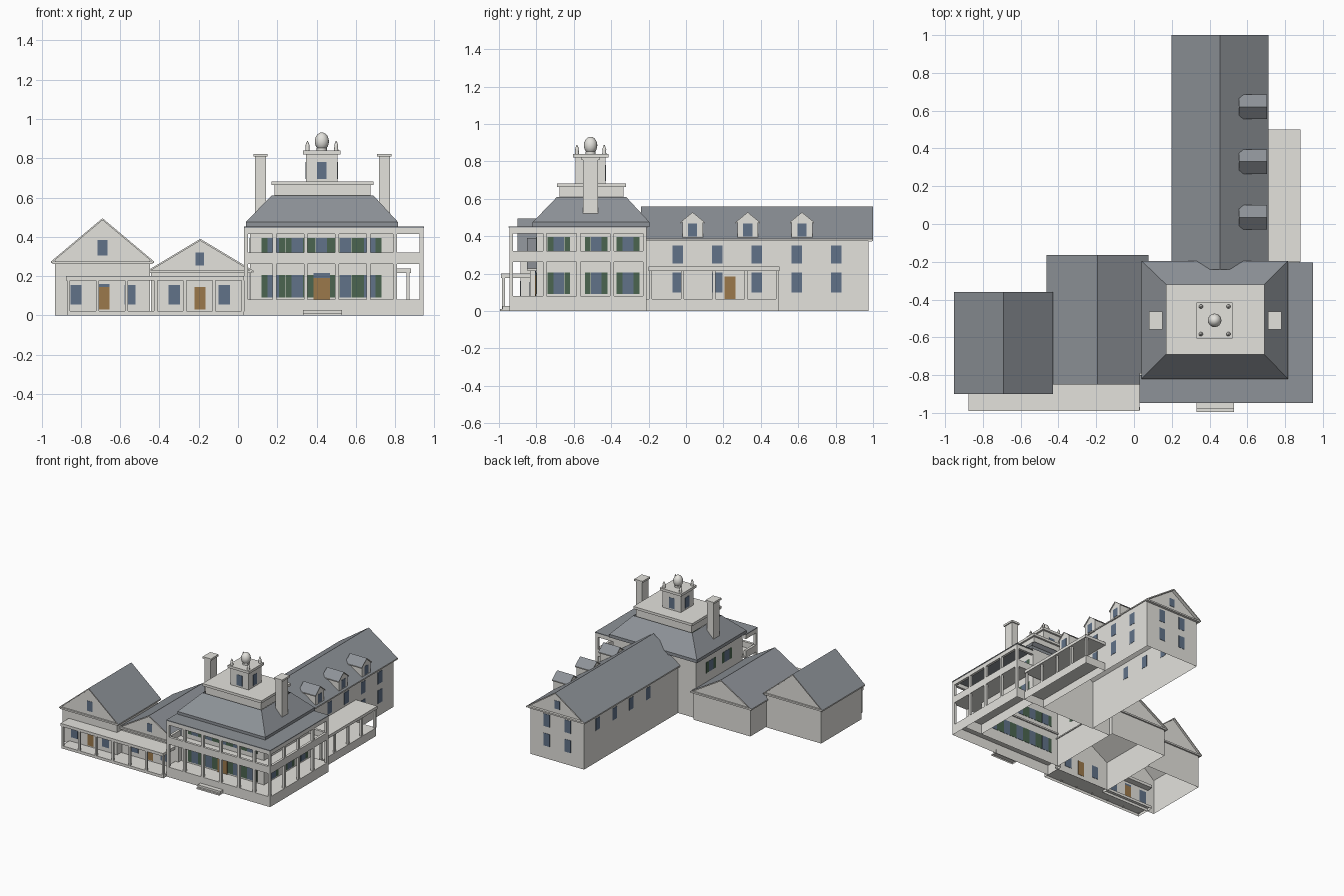
import bpy, bmesh
from mathutils import Matrix, Vector

if "Cube" in bpy.data.objects:
    bpy.data.objects.remove(bpy.data.objects["Cube"])


def material(name, r, g, b):
    m = bpy.data.materials.new(name)
    m.use_nodes = True
    m.diffuse_color = (r, g, b, 1)
    m.node_tree.nodes["Principled BSDF"].inputs["Base Color"].default_value = (r, g, b, 1)
    return m


CREAM = material("cream_paint", .77, .76, .72)
SLATE = material("slate_roof", .27, .29, .315)
GLASS = material("window_blue", .12, .17, .25)
GREEN = material("shutter_green", .07, .13, .08)
WOOD = material("door_brown", .33, .19, .07)


def finish(name, bm, mats, rule=None):
    """Make the object; parts resting on the ground are left open below."""
    bmesh.ops.recalc_face_normals(bm, faces=bm.faces)
    bm.normal_update()
    ground = [f for f in bm.faces if f.calc_center_median().z < .001]
    bmesh.ops.delete(bm, geom=ground, context="FACES")
    if rule:
        for f in bm.faces:
            f.material_index = int(rule(f))
    mesh = bpy.data.meshes.new(name)
    bm.to_mesh(mesh)
    bm.free()
    for m in mats:
        mesh.materials.append(m)
    ob = bpy.data.objects.new(name, mesh)
    bpy.context.collection.objects.link(ob)
    return ob


def boxes(name, mat, items):
    """Axis aligned boxes given as x0, x1, y0, y1, z0, z1."""
    bm = bmesh.new()
    for x0, x1, y0, y1, z0, z1 in items:
        size = Matrix.Diagonal((x1 - x0, y1 - y0, z1 - z0, 1))
        mid = Vector((x0 + x1, y0 + y1, z0 + z1)) / 2
        bmesh.ops.create_cube(bm, size=1, matrix=Matrix.Translation(mid) @ size)
    return finish(name, bm, [mat])


def extrude(name, profile, axis, a, b, mats, rule=None):
    """Profile of (side, z) points extruded along x or y."""
    bm = bmesh.new()
    verts = [bm.verts.new((a, s, z) if axis == "x" else (s, a, z)) for s, z in profile]
    face = bm.faces.new(verts)
    move = Vector((b - a, 0, 0) if axis == "x" else (0, b - a, 0))
    new = bmesh.ops.extrude_face_region(bm, geom=[face])["geom"]
    bmesh.ops.translate(bm, vec=move, verts=[v for v in new if isinstance(v, bmesh.types.BMVert)])
    return finish(name, bm, mats, rule)


def shell(name, mat, rings):
    """Open four-sided shell through rectangles of x0, x1, y0, y1, z."""
    bm = bmesh.new()
    loops = [[bm.verts.new((x, y, z)) for x, y in ((x0, y0), (x1, y0), (x1, y1), (x0, y1))]
             for x0, x1, y0, y1, z in rings]
    for low, high in zip(loops, loops[1:]):
        for i in range(4):
            j = (i + 1) % 4
            bm.faces.new((low[i], low[j], high[j], high[i]))
    return finish(name, bm, [mat])


def upward(f):
    return f.normal.z > .1


def gable(name, axis, mid, half, a, b, eave, ridge, floor, over, lap, t=.01):
    """Gabled block: walls inset by over and lap below a two-slope roof."""
    top = eave + (ridge - eave) * over / half - t / 2
    w = half - over
    walls = [(mid - w, floor), (mid + w, floor), (mid + w, top), (mid, ridge - t / 2), (mid - w, top)]
    extrude(name + "_walls", walls, axis, a + lap, b - lap, [CREAM])
    roof = [(mid - half, eave), (mid, ridge), (mid + half, eave),
            (mid + half, eave - t), (mid, ridge - t), (mid - half, eave - t)]
    extrude(name + "_roof", roof, axis, a, b, [CREAM, SLATE], upward)


def plates(name, mat, side, wall, centres, width, z0, z1):
    """Thin plates on a wall; side is the axis the wall faces along."""
    t, w = .002, width / 2
    items = []
    for c in centres:
        across, through = (c - w, c + w), (wall - t, wall + t)
        items.append((*through, *across, z0, z1) if side == "x" else (*across, *through, z0, z1))
    boxes(name, mat, items)


def posts(name, spots, z0, z1, r=.01):
    boxes(name, CREAM, [(x - r, x + r, y - r, y + r, z0, z1) for x, y in spots])


# Gabled blocks with a cornice across each front gable
gable("rear_wing", "y", .455, .257, -.24, 1, .385, .56, 0, .02, .025)
gable("middle_block", "y", -.192, .27, -.85, -.165, .228, .39, 0, .02, .015)
gable("end_block", "y", -.69, .262, -.9, -.36, .275, .495, 0, .02, .015)
boxes("gable_cornices", CREAM, [
    (.205, .705, .975, .995, .373, .385),
    (-.455, .07, -.848, -.835, .215, .228), (-.455, .07, -.18, -.168, .215, .228),
    (-.945, -.435, -.898, -.885, .262, .275), (-.945, -.435, -.375, -.362, .262, .275)])

# Main house
shell("main_walls", CREAM, [(.06, .79, -.8, -.21, 0), (.06, .79, -.8, -.21, .475)])
shell("hip_roof", SLATE, [(.04, .815, -.82, -.195, .45), (.04, .815, -.82, -.195, .475),
                          (.17, .69, -.69, -.32, .61)])
boxes("roof_deck", CREAM, [(.185, .675, -.675, -.335, .6, .665), (.17, .69, -.69, -.32, .663, .683)])

# Main porch
boxes("porch_base", CREAM, [(.03, .945, -.945, -.8, 0, .08), (.79, .945, -.8, -.21, 0, .08)])
boxes("porch_step", CREAM, [(.33, .53, -.995, -.94, 0, .012), (.33, .53, -.98, -.94, .012, .028)])
boxes("balcony_floor", CREAM, [(.03, .945, -.945, -.79, .263, .275), (.78, .945, -.8, -.21, .263, .275)])
for label, z0, z1 in (("balcony_rail", .27, .32), ("porch_beam", .415, .446)):
    boxes(label, CREAM, [
        (.03, .945, -.945, -.925, z0, z1), (.925, .945, -.925, -.21, z0, z1),
        (.03, .05, -.925, -.8, z0, z1), (.79, .925, -.23, -.21, z0, z1)])
boxes("porch_roof", SLATE, [(.03, .948, -.948, -.8, .446, .453), (.79, .948, -.8, -.205, .446, .453)])
spots = [(x, -.935) for x in (.04, .185, .345, .505, .665, .8, .935)]
spots += [(.935, y) for y in (-.755, -.575, -.395, -.22)]
posts("lower_columns", spots, .08, .265)
posts("upper_columns", spots, .32, .415)


# Main house windows, shutters and door
def shuttered(name, side, wall, centres, z0, z1):
    plates(name + "_windows", GLASS, side, wall, centres, .058, z0, z1)
    leaves = [c + s for c in centres for s in (-.045, .045)]
    plates(name + "_shutters", GREEN, side, wall, leaves, .031, z0, z1)


front = [.425 + .1225 * i for i in range(-2, 3)]
for floor, z0, z1 in (("lower", .09, .205), ("upper", .31, .395)):
    shuttered(floor + "_front", "y", -.8, front, z0, z1)
    shuttered(floor + "_left", "x", .79, [-.68, -.48, -.31], z0, z1)
shuttered("upper_right", "x", .06, [-.4, -.6], .31, .395)
plates("main_door", WOOD, "y", -.805, [.427], .085, .08, .19)
plates("main_transom", GLASS, "y", -.805, [.427], .085, .19, .215)

# Chimneys
for label, x in (("right", .115), ("left", .745)):
    boxes(label + "_chimney", CREAM, [
        (x - .028, x + .028, -.55, -.47, .48, .81), (x - .036, x + .036, -.558, -.462, .808, .823)])

# Cupola with finials
cx, cy = .427, -.51
boxes("cupola", CREAM, [
    (cx - .08, cx + .08, cy - .08, cy + .08, .68, .825),
    (cx - .095, cx + .095, cy - .095, cy + .095, .82, .84)])
for s in (-.08, .08):
    plates("cupola_window_y", GLASS, "y", cy + s, [cx], .048, .695, .78)
    plates("cupola_window_x", GLASS, "x", cx + s, [cy], .048, .695, .78)


def ball(bm, x, y, z, r, h):
    m = Matrix.Translation((x, y, z)) @ Matrix.Diagonal((r, r, h, 1))
    bmesh.ops.create_uvsphere(bm, u_segments=16, v_segments=10, radius=1, matrix=m)


def cone(bm, x, y, z, r1, r2, h):
    bmesh.ops.create_cone(bm, cap_ends=True, segments=16, radius1=r1, radius2=r2, depth=h,
                          matrix=Matrix.Translation((x, y, z + h / 2)))


bm = bmesh.new()
cone(bm, cx, cy, .838, .026, .026, .015)
ball(bm, cx, cy, .886, .036, .046)
for sx in (-.073, .073):
    for sy in (-.073, .073):
        cone(bm, cx + sx, cy + sy, .838, .011, .009, .03)
        cone(bm, cx + sx, cy + sy, .865, .011, .002, .024)
finials = finish("finials", bm, [CREAM])
bpy.context.view_layer.objects.active = finials
finials.select_set(True)
bpy.ops.object.shade_smooth_by_angle()

# Rear wing dormers
dormers = [.035, .33, .62]
for i, y in enumerate(dormers):
    gable(f"dormer_{i}", "x", y, .065, .555, .705, .475, .528, .385, .01, .006, .008)
plates("dormer_windows", GLASS, "x", .699, dormers, .05, .4, .468)

# Rear wing windows and door
bays = [-.045 + .212 * i for i in range(5)]
wing_left, wing_right = .692, .218
plates("wing_upper_windows", GLASS, "x", wing_left, bays, .056, .255, .35)
plates("wing_lower_windows", GLASS, "x", wing_left, bays, .056, .1, .205)
plates("wing_door", WOOD, "x", wing_left + .002, [.235], .06, .065, .185)
plates("wing_right_windows", GLASS, "x", wing_right, bays[1:], .053, .255, .35)
for z in (.1, .255):
    plates("wing_end_windows", GLASS, "y", .975, [.363, .548], .055, z, z + .1)
plates("wing_attic_window", GLASS, "y", .975, [.455], .045, .42, .485)

# Rear wing porch
boxes("wing_porch_base", CREAM, [(.692, .875, -.21, .495, 0, .065)])
boxes("wing_porch_roof", CREAM, [(.692, .882, -.2, .5, .215, .238)])
posts("wing_porch_columns", [(.865, -.19 + .17 * i) for i in range(5)], .065, .215, .008)

# Low front porch
boxes("low_porch_base", CREAM, [(-.87, .03, -.985, -.835, 0, .022)])
boxes("low_porch_roof", CREAM, [(-.875, .03, -.99, -.835, .177, .2)])
posts("low_porch_columns", [(-.863 + .148 * i, -.977) for i in range(7)], .02, .178, .008)
for label, wall, panes, door in (("end", -.885, [-.825, -.55], -.683), ("middle", -.835, [-.325, -.07], -.193)):
    plates(label + "_block_windows", GLASS, "y", wall, panes, .058, .055, .155)
    plates(label + "_block_door", WOOD, "y", wall, [door], .055, .03, .145)
plates("end_transom", GLASS, "y", -.885, [-.683], .055, .145, .16)
plates("end_attic_window", GLASS, "y", -.885, [-.69], .05, .305, .385)
plates("middle_attic_window", GLASS, "y", -.835, [-.195], .042, .255, .32)
